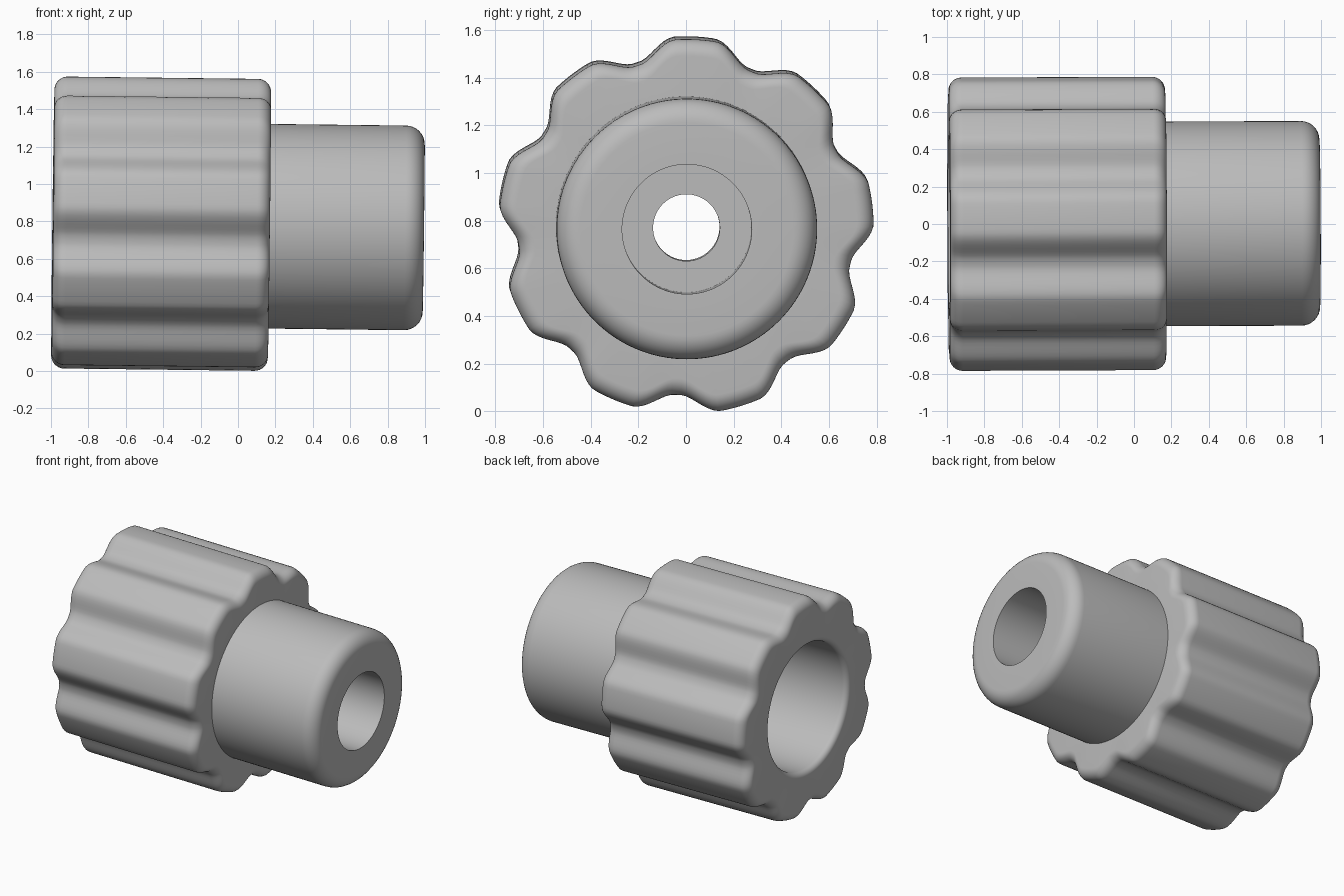
import bpy, bmesh
from math import sin, cos, pi, radians, degrees
from mathutils import Matrix

if "Cube" in bpy.data.objects:
    bpy.data.objects.remove(bpy.data.objects["Cube"], do_unlink=True)

grey = bpy.data.materials.new("plain_grey")
grey.use_nodes = True
colour = (0.5, 0.5, 0.5, 1)
grey.diffuse_color = colour
grey.node_tree.nodes["Principled BSDF"].inputs["Base Color"].default_value = colour

LOBES = 9
PEAK = 87           # angle of the top lobe in degrees
GROOVE = 0.08       # depth of the grip grooves
# The shared axis leans slightly off x
POSE = (Matrix.Translation((0, 0, 0.776)) @ Matrix.Rotation(0.004, 4, "Z")
        @ Matrix.Rotation(0.012, 4, "Y"))


def groove_drop(angle):
    """How far the grip surface dips below the lobe tops."""
    pitch = 360 / LOBES
    off = abs((degrees(angle) - PEAK + pitch / 2) % pitch - pitch / 2)
    t = min(max((off - 6) / 13, 0), 1)
    return GROOVE * t * t * (3 - 2 * t)


def fillet(cx, cr, radius, start, steps=8):
    """Quarter arc of (x, radius) points, clockwise from start degrees."""
    return [(cx + radius * cos(radians(start - 90 * i / steps)),
             cr + radius * sin(radians(start - 90 * i / steps)))
            for i in range(steps + 1)]


def revolve(name, profile, segments, grip_from=None):
    """Spin a closed profile round x; points beyond grip_from get grooves."""
    bm = bmesh.new()
    rings = []
    for x, r in profile:
        ring = []
        for i in range(segments):
            a = 2 * pi * i / segments
            rr = r - groove_drop(a) if grip_from and r > grip_from else r
            ring.append(bm.verts.new((x, rr * cos(a), rr * sin(a))))
        rings.append(ring)
    for k, ring in enumerate(rings):
        nxt = rings[(k + 1) % len(rings)]
        for i in range(segments):
            j = (i + 1) % segments
            bm.faces.new((ring[i], ring[j], nxt[j], nxt[i]))
    bmesh.ops.recalc_face_normals(bm, faces=bm.faces)
    mesh = bpy.data.meshes.new(name)
    bm.to_mesh(mesh)
    bm.free()
    mesh.materials.append(grey)
    obj = bpy.data.objects.new(name, mesh)
    obj.matrix_world = POSE
    bpy.context.collection.objects.link(obj)
    bpy.ops.object.select_all(action="DESELECT")
    obj.select_set(True)
    bpy.context.view_layer.objects.active = obj
    bpy.ops.object.shade_smooth_by_angle(angle=radians(30))
    return obj


# Grip: scalloped outside, rounded rims, wide bore with a rounded mouth
back, front, tip, bore, rim, mouth = -0.99, 0.168, 0.787, 0.45, 0.07, 0.04
grip = [(front, bore)]
grip += fillet(back + mouth, bore + mouth, mouth, 270)
grip += fillet(back + rim, tip - rim, rim, 180)
grip += fillet(front - rim, tip - rim, rim, 90)
revolve("grip", grip, 216, grip_from=0.6)

# Sleeve: round collar with a rounded end, a blind socket and a through hole
floor, end, outer, edge = 0.1, 0.993, 0.547, 0.1
sleeve = [(floor, 0.14), (floor, outer)]
sleeve += fillet(end - edge, outer - edge, edge, 90)
sleeve += [(end, 0.272), (0.45, 0.272), (0.45, 0.14)]
revolve("sleeve", sleeve, 128)
